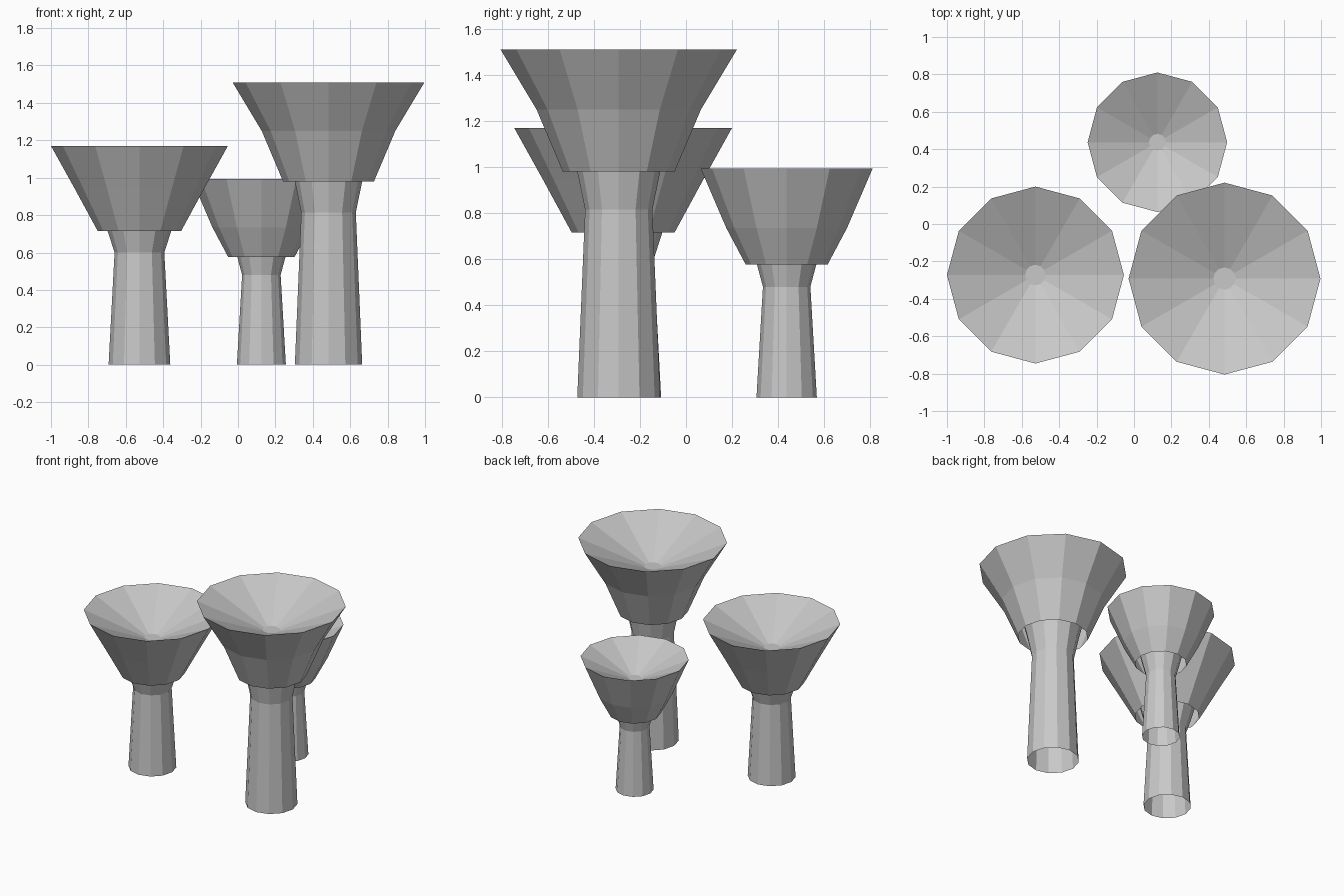
import bpy, bmesh, math

if "Cube" in bpy.data.objects:
    bpy.data.objects.remove(bpy.data.objects["Cube"])

SIDES = 12
grey = bpy.data.materials.new("plain grey")
grey.diffuse_color = (0.58, 0.58, 0.58, 1)
grey.use_nodes = True
grey.node_tree.nodes["Principled BSDF"].inputs["Base Color"].default_value = grey.diffuse_color


def lathe(name, profile, centre, cap_end=False):
    """Spin (radius, height) points into a flat-faced open shell."""
    bm = bmesh.new()
    rings = []
    for r, z in profile:
        rings.append([bm.verts.new((r * math.cos(2 * math.pi * i / SIDES),
                                    r * math.sin(2 * math.pi * i / SIDES), z))
                      for i in range(SIDES)])
    for a, b in zip(rings, rings[1:]):
        for i in range(SIDES):
            j = (i + 1) % SIDES
            bm.faces.new((a[i], a[j], b[j], b[i]))
    if cap_end:
        bm.faces.new(rings[-1])
    mesh = bpy.data.meshes.new(name)
    bm.to_mesh(mesh)
    bm.free()
    mesh.materials.append(grey)
    obj = bpy.data.objects.new(name, mesh)
    obj.location = (centre[0], centre[1], 0)
    bpy.context.collection.objects.link(obj)
    return obj


def mushroom(name, centre, stem, cap, dimple_r, dimple_depth):
    # stem: open tube narrowing to a neck, then flaring up inside the cap
    lathe(name + "_stem", stem, centre)
    # cap: open-bottomed outer wall, rim, then funnel down to a small flat disc
    top = cap[-1][1]
    lathe(name + "_cap", cap + [(dimple_r, top - dimple_depth)], centre, True)


mushroom("left_mushroom", (-0.527, -0.273),
         [(0.165, 0), (0.133, 0.60), (0.17, 0.715), (0.235, 0.95)],
         [(0.223, 0.715), (0.348, 0.945), (0.473, 1.17)], 0.055, 0.19)

mushroom("right_mushroom", (0.484, -0.292),
         [(0.18, 0), (0.146, 0.815), (0.18, 0.98), (0.25, 1.27)],
         [(0.243, 0.98), (0.357, 1.25), (0.513, 1.51)], 0.06, 0.195)

mushroom("back_mushroom", (0.125, 0.437),
         [(0.131, 0), (0.103, 0.48), (0.129, 0.577), (0.18, 0.78)],
         [(0.178, 0.577), (0.262, 0.735), (0.373, 0.993)], 0.045, 0.15)
